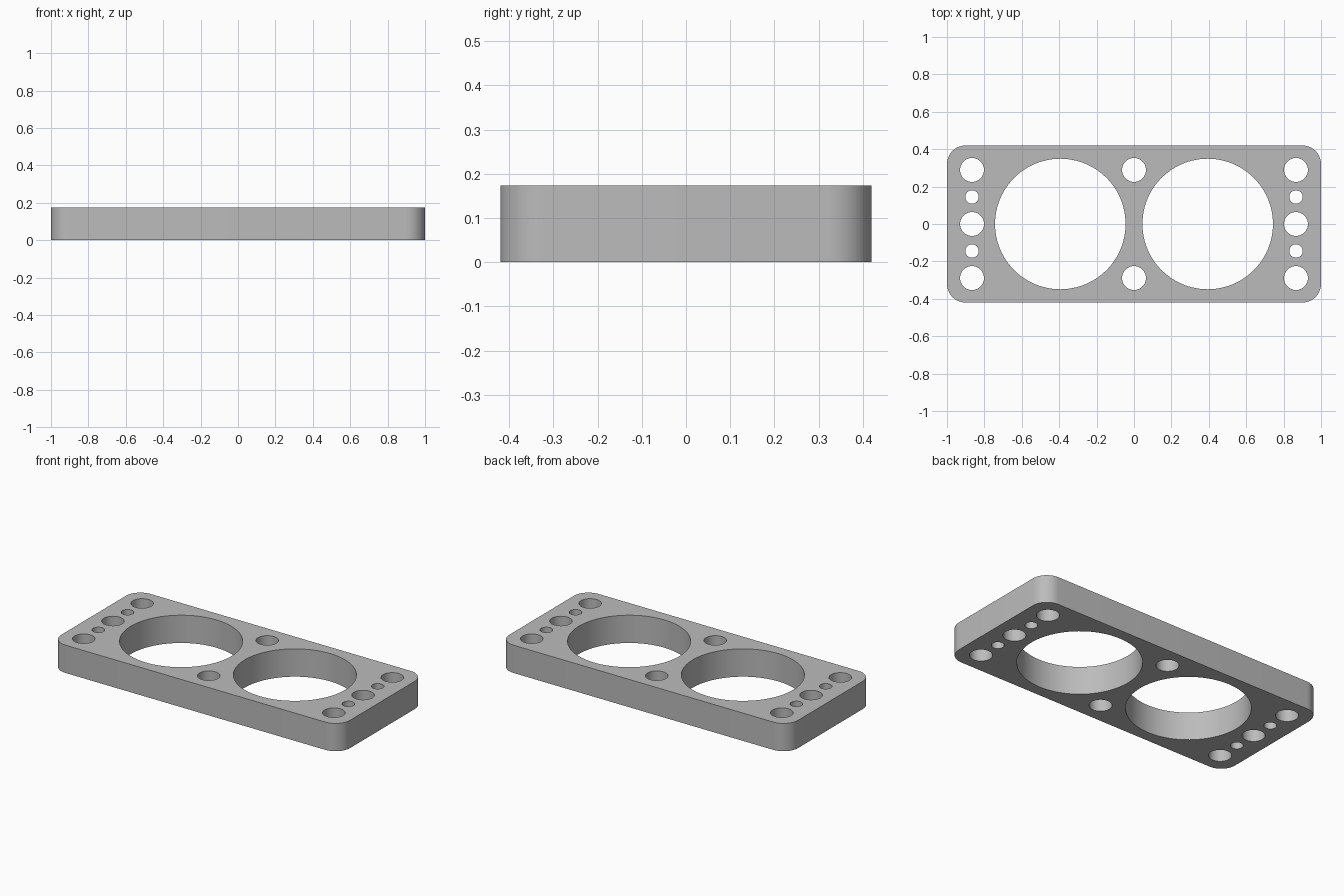
import bpy, bmesh
from math import cos, sin, pi, radians

cube = bpy.data.objects.get("Cube")
if cube:
    bpy.data.objects.remove(cube, do_unlink=True)

HALF_X, HALF_Y, HEIGHT, CORNER = 1.0, 0.42, 0.174, 0.1

grey = bpy.data.materials.new("plain grey")
grey.use_nodes = True
colour = (0.5, 0.5, 0.5, 1)
grey.diffuse_color = colour
grey.node_tree.nodes["Principled BSDF"].inputs["Base Color"].default_value = colour


def arc(cx, cy, radius, start, sweep, count):
    return [(cx + radius * cos(start + sweep * i / count),
             cy + radius * sin(start + sweep * i / count)) for i in range(count + 1)]


def circle(cx, cy, radius, count):
    return arc(cx, cy, radius, 0, 2 * pi, count)[:-1]


# Rounded rectangular outline
outline = []
for quarter, (sx, sy) in enumerate([(1, 1), (-1, 1), (-1, -1), (1, -1)]):
    outline += arc(sx * (HALF_X - CORNER), sy * (HALF_Y - CORNER), CORNER,
                   quarter * pi / 2, pi / 2, 12)

# Two large bores, a row of holes at each end, and two holes in the middle
loops = [outline]
for side in (-1, 1):
    loops.append(circle(side * 0.394, 0, 0.349, 96))
    loops.append(circle(0, side * 0.289, 0.064, 40))
    for row in range(-2, 3):
        radius = 0.036 if row % 2 else 0.064
        loops.append(circle(side * 0.866, row * 0.1445, radius, 40))

# Fill the flat profile and extrude it into the plate
bm = bmesh.new()
edges = []
for loop in loops:
    verts = [bm.verts.new((x, y, 0)) for x, y in loop]
    edges += [bm.edges.new((a, b)) for a, b in zip(verts, verts[1:] + verts[:1])]
bmesh.ops.triangle_fill(bm, edges=edges, use_beauty=True, normal=(0, 0, 1))
raised = bmesh.ops.extrude_face_region(bm, geom=bm.faces[:], use_keep_orig=True)
top = [v for v in raised["geom"] if isinstance(v, bmesh.types.BMVert)]
bmesh.ops.translate(bm, verts=top, vec=(0, 0, HEIGHT))
bmesh.ops.recalc_face_normals(bm, faces=bm.faces[:])

mesh = bpy.data.meshes.new("drilled_plate")
bm.to_mesh(mesh)
bm.free()
mesh.materials.append(grey)
plate = bpy.data.objects.new("drilled_plate", mesh)
bpy.context.collection.objects.link(plate)

# Smooth walls with crisp rims
bpy.ops.object.select_all(action='DESELECT')
plate.select_set(True)
bpy.context.view_layer.objects.active = plate
bpy.ops.object.shade_smooth_by_angle(angle=radians(30))
